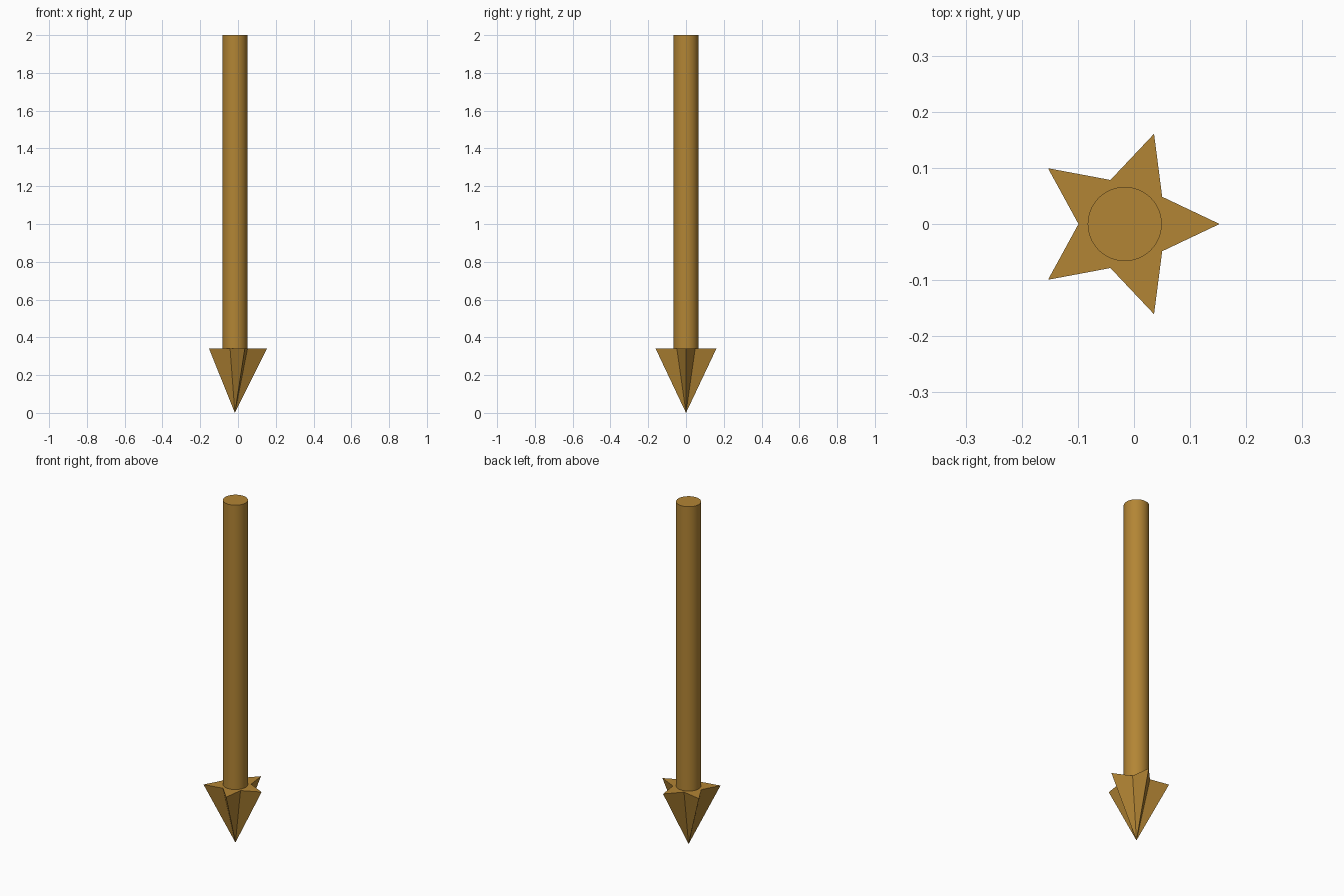
import bpy, bmesh, math

if "Cube" in bpy.data.objects:
    bpy.data.objects.remove(bpy.data.objects["Cube"])

CX = -0.0165      # axis of the arrow (star bounds are centred on x = 0)
HEAD_TOP = 0.34

mat = bpy.data.materials.new("golden brown")
mat.diffuse_color = (0.45, 0.235, 0.035, 1)
mat.use_nodes = True
mat.node_tree.nodes["Principled BSDF"].inputs["Base Color"].default_value = mat.diffuse_color


def finish(bm, name):
    bmesh.ops.recalc_face_normals(bm, faces=bm.faces)
    me = bpy.data.meshes.new(name)
    bm.to_mesh(me)
    bm.free()
    me.materials.append(mat)
    ob = bpy.data.objects.new(name, me)
    bpy.context.collection.objects.link(ob)
    return ob


# Arrow head: five-pointed star tapering down to a tip
bm = bmesh.new()
tip = bm.verts.new((CX, 0, 0))
star = []
for i in range(10):
    r = 0.169 if i % 2 == 0 else 0.0825
    a = math.radians(36 * i)
    star.append(bm.verts.new((CX + r * math.cos(a), r * math.sin(a), HEAD_TOP)))
bm.faces.new(star)
for i in range(10):
    bm.faces.new((star[i], tip, star[(i + 1) % 10]))
finish(bm, "arrow_head")

# Shaft: smooth round rod standing on the head
bpy.ops.mesh.primitive_cylinder_add(vertices=64, radius=0.066, depth=2 - HEAD_TOP,
                                    location=(CX, 0, (2 + HEAD_TOP) / 2))
shaft = bpy.context.object
shaft.name = "shaft"
shaft.data.materials.append(mat)
bpy.ops.object.shade_smooth_by_angle()
